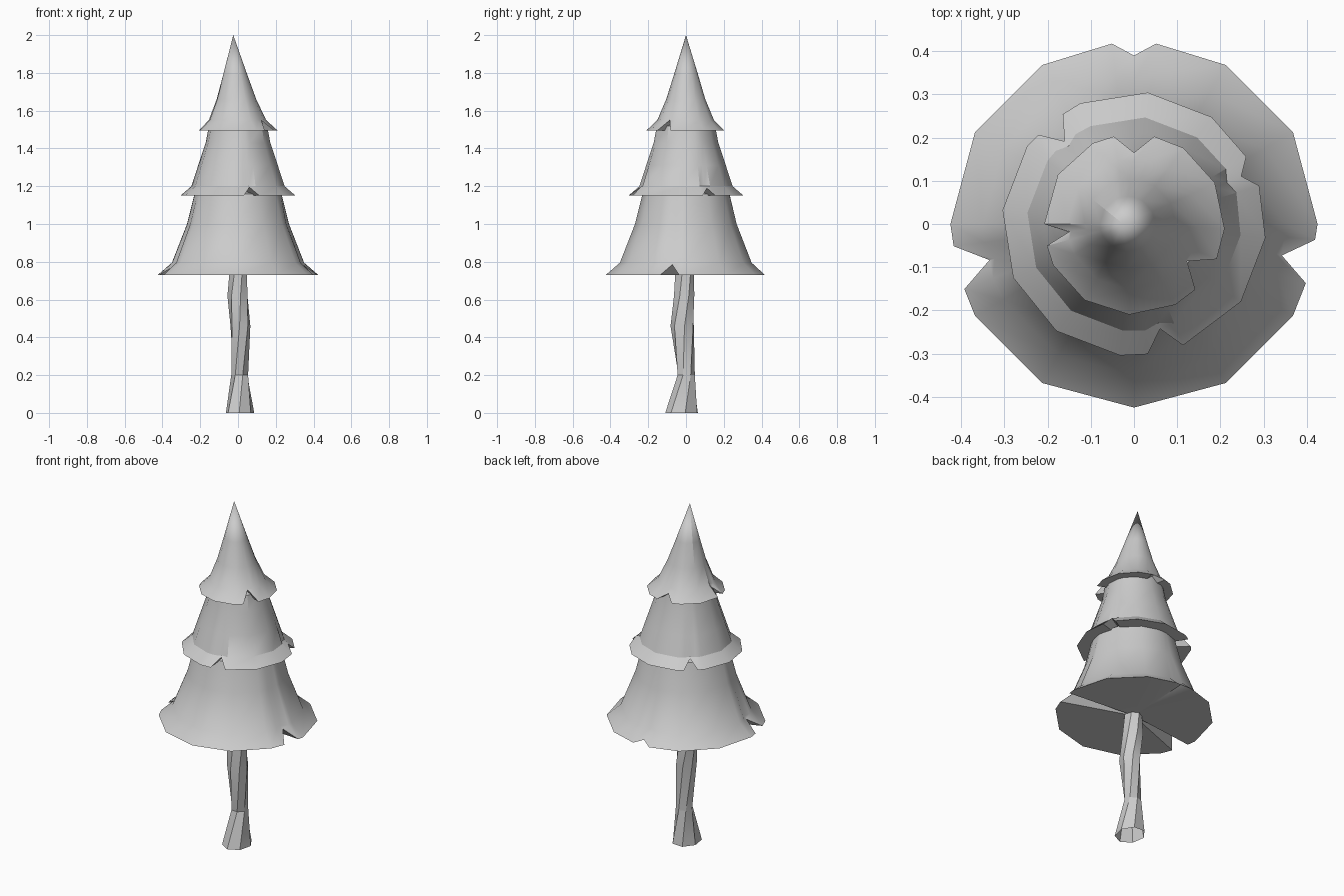
import bpy, bmesh, math
from mathutils import Vector

cube = bpy.data.objects.get("Cube")
if cube:
    bpy.data.objects.remove(cube)

grey = bpy.data.materials.new("plain grey")
grey.use_nodes = True
colour = (0.6, 0.6, 0.6, 1)
grey.diffuse_color = colour
grey.node_tree.nodes["Principled BSDF"].inputs["Base Color"].default_value = colour


def polar(degrees, radius, z, cx=0, cy=0):
    a = math.radians(degrees)
    return Vector((cx + radius * math.cos(a), cy + radius * math.sin(a), z))


def bridge(bm, lower, upper):
    n = len(lower)
    for i in range(n):
        j = (i + 1) % n
        bm.faces.new((lower[i], lower[j], upper[j], upper[i]))


def fan(bm, ring, tip, flip=False):
    n = len(ring)
    for i in range(n):
        a, b = ring[i], ring[(i + 1) % n]
        bm.faces.new((b, a, tip) if flip else (a, b, tip))


def finish(bm, name, angle):
    mesh = bpy.data.meshes.new(name)
    bm.to_mesh(mesh)
    bm.free()
    mesh.materials.append(grey)
    obj = bpy.data.objects.new(name, mesh)
    bpy.context.collection.objects.link(obj)
    bpy.ops.object.select_all(action='DESELECT')
    obj.select_set(True)
    bpy.context.view_layer.objects.active = obj
    bpy.ops.object.shade_smooth_by_angle(angle=math.radians(angle))


def foliage_tier(name, rim, turn, notches, rings, tip, sides=12):
    """Flared skirt with V-shaped tears; rim and rings are (radius, z)."""
    radius, z = rim
    columns = []
    for i in range(sides):
        a = turn + i * 360 / sides
        gaps = [abs((a - n[0] + 180) % 360 - 180) - n[1] for n in notches]
        if min(gaps) > 3:
            columns.append((a % 360, radius, z, False))
    for a, half, depth, rise in notches:
        columns.append(((a - half) % 360, radius * 0.99, z, False))
        columns.append((a % 360, depth, z + rise, True))
        columns.append(((a + half) % 360, radius * 0.99, z, False))
    columns.sort()

    bm = bmesh.new()
    edge = [bm.verts.new(polar(a, r, h)) for a, r, h, _ in columns]
    fan(bm, edge, bm.verts.new((0, 0, z)), flip=True)
    lower = edge
    for k, (r, h) in enumerate(rings):
        # tears fade out as a shallow crease above the rim
        crease = 0.95 + 0.025 * min(k, 2)
        lean = tip[0] * (h - z) / (tip[2] - z)
        upper = [bm.verts.new(polar(a, r * (crease if torn else 1), h, lean))
                 for a, _, _, torn in columns]
        bridge(bm, lower, upper)
        lower = upper
    fan(bm, lower, bm.verts.new(tip))
    finish(bm, name, 30)


# Foliage: notch = (angle, half width, inner radius, rise)
foliage_tier("lower_foliage", (0.425, 0.73), 0,
             [(-12, 7, 0.35, 0.055), (194, 7, 0.345, 0.05), (90, 7, 0.39, 0.02)],
             [(0.35, 0.795), (0.27, 1.0), (0.23, 1.16)], (0, 0, 1.2))
foliage_tier("middle_foliage", (0.306, 1.15), -6,
             [(24, 7, 0.272, 0.04), (-76, 8, 0.25, 0.045), (130, 7, 0.25, 0.045)],
             [(0.248, 1.2), (0.212, 1.31), (0.172, 1.43), (0.155, 1.52)], (0, 0, 1.55))
foliage_tier("upper_foliage", (0.21, 1.495), -3,
             [(-35, 12, 0.15, 0.055), (187, 7, 0.152, 0.04), (90, 13, 0.165, 0.03)],
             [(0.152, 1.55), (0.105, 1.66), (0.064, 1.79)], (-0.025, 0, 2.0))

# Trunk: twisted seven-sided tube, rings of (z, half width, half depth, x, y)
bm = bmesh.new()
lower = None
for z, rx, ry, x, y in [(0, 0.077, 0.09, 0.01, -0.02), (0.2, 0.046, 0.047, 0.01, 0),
                        (0.46, 0.054, 0.064, 0.012, -0.018),
                        (0.62, 0.056, 0.055, 0, -0.01), (0.74, 0.047, 0.053, 0, -0.01)]:
    ring = []
    for i in range(7):
        p = polar(i * 360 / 7 + 10 + z * 110, 1, 0)
        ring.append(bm.verts.new((x + rx * p.x, y + ry * p.y, z)))
    if lower:
        bridge(bm, lower, ring)
    lower = ring
finish(bm, "trunk", 30)
